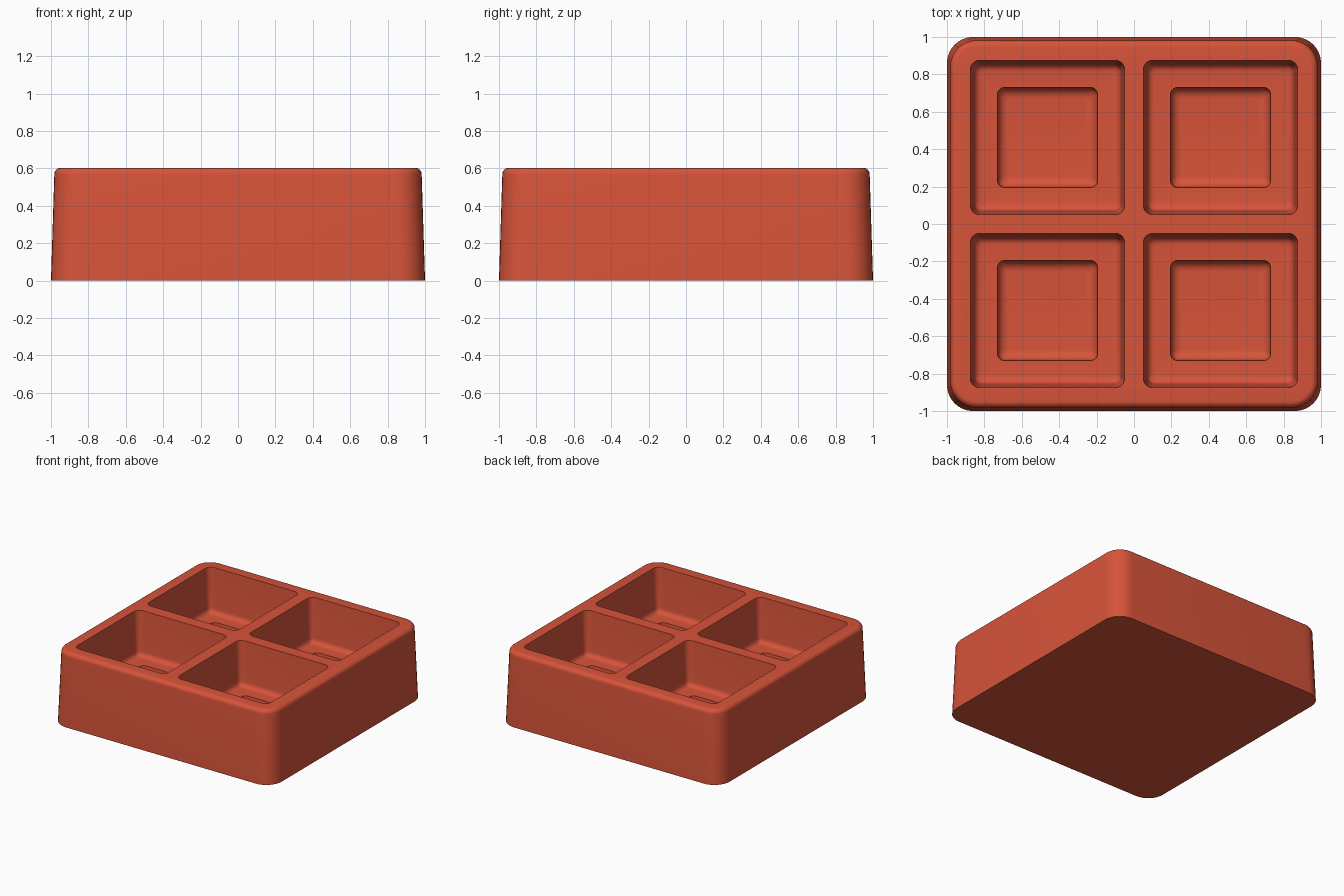
import bpy, bmesh
from math import sin, cos, pi, radians

old = bpy.data.objects.get("Cube")
if old:
    bpy.data.objects.remove(old, do_unlink=True)

clay = bpy.data.materials.new("terracotta red")
clay.use_nodes = True
color = (0.68, 0.088, 0.042, 1)
clay.diffuse_color = color
clay.node_tree.nodes["Principled BSDF"].inputs["Base Color"].default_value = color

SEG = 8          # segments in each rounded corner
CELL = 0.4625    # distance of each cell centre from the middle


def ring(bm, half, radius, z, cx, cy):
    """One rounded square loop of vertices."""
    verts = []
    for k, (sx, sy) in enumerate([(1, 1), (-1, 1), (-1, -1), (1, -1)]):
        for i in range(SEG + 1):
            a = (k + i / SEG) * pi / 2
            verts.append(bm.verts.new((cx + sx * (half - radius) + radius * cos(a),
                                       cy + sy * (half - radius) + radius * sin(a), z)))
    return verts


def loft(bm, sections, cx=0, cy=0):
    """Closed solid through (half width, corner radius, height) sections."""
    rings = [ring(bm, *s, cx, cy) for s in sections]
    n = len(rings[0])
    for low, high in zip(rings, rings[1:]):
        for i in range(n):
            j = (i + 1) % n
            bm.faces.new((low[i], low[j], high[j], high[i]))
    bm.faces.new(rings[0][::-1])
    bm.faces.new(rings[-1])


def make(name, bm):
    bmesh.ops.recalc_face_normals(bm, faces=bm.faces)
    mesh = bpy.data.meshes.new(name)
    bm.to_mesh(mesh)
    bm.free()
    mesh.materials.append(clay)
    obj = bpy.data.objects.new(name, mesh)
    bpy.context.collection.objects.link(obj)
    return obj


def arc(steps=6):
    return [i / steps * pi / 2 for i in range(steps + 1)]


# Tapered tray body with a rounded top rim
bm = bmesh.new()
body = [(1.0, 0.14, 0)]
for a in arc():
    inset = 0.035 * (1 - cos(a))
    body.append((0.982 - inset, 0.14 - inset, 0.568 + 0.035 * sin(a)))
loft(bm, body)
tray = make("tray", bm)

# Stepped cell: filleted floor recess, ledge, then drafted walls
cell = []
for a in arc():
    out = 0.055 * sin(a)
    cell.append((0.21 + out, 0.015 + out * 0.4, 0.15 + 0.055 * (1 - cos(a))))
cell.append((0.2675, 0.037, 0.24))
for a in arc():
    out = 0.04 * sin(a)
    cell.append((0.352 + out, 0.02 + out * 0.5, 0.24 + 0.04 * (1 - cos(a))))
cell += [(0.4125, 0.05, 0.603), (0.4155, 0.053, 0.65)]

bm = bmesh.new()
for cx in (-CELL, CELL):
    for cy in (-CELL, CELL):
        loft(bm, cell, cx, cy)
cutter = make("cell_cutter", bm)
cutter.hide_render = True

# Cut the four cells and finish the surface
cut = tray.modifiers.new("cells", "BOOLEAN")
cut.operation = "DIFFERENCE"
cut.solver = "EXACT"
cut.object = cutter
bpy.ops.object.select_all(action="DESELECT")
bpy.context.view_layer.objects.active = tray
tray.select_set(True)
bpy.ops.object.modifier_apply(modifier=cut.name)
bpy.data.objects.remove(cutter, do_unlink=True)
bpy.ops.object.shade_smooth_by_angle(angle=radians(35))
